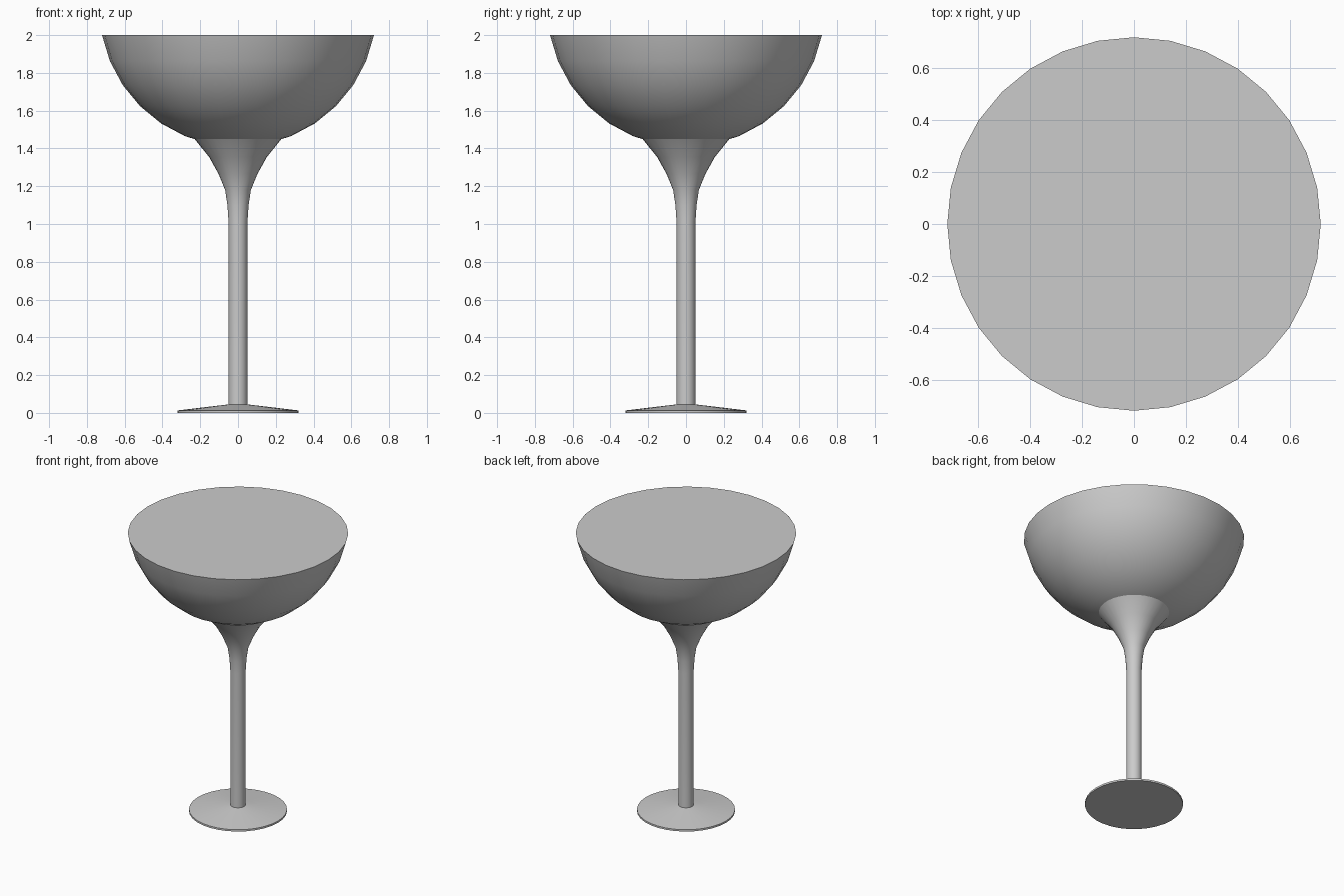
import bpy, bmesh
from math import sin, cos, pi, radians

if "Cube" in bpy.data.objects:
    bpy.data.objects.remove(bpy.data.objects["Cube"])

SIDES = 32


def lathe(name, profile):
    """Revolve (radius, z) points listed bottom to top; radius 0 makes a pole."""
    bm = bmesh.new()
    rings = []
    for r, z in profile:
        if r == 0:
            rings.append([bm.verts.new((0, 0, z))] * SIDES)
        else:
            rings.append([bm.verts.new((r * cos(2 * pi * i / SIDES),
                                        r * sin(2 * pi * i / SIDES), z))
                          for i in range(SIDES)])
    for low, high in zip(rings, rings[1:]):
        for i in range(SIDES):
            j = (i + 1) % SIDES
            loop = list(dict.fromkeys((low[i], low[j], high[j], high[i])))
            bm.faces.new(loop)
    # flat cap on an open top
    if profile[-1][0] > 0:
        bm.faces.new(rings[-1])
    bmesh.ops.recalc_face_normals(bm, faces=bm.faces)
    mesh = bpy.data.meshes.new(name)
    bm.to_mesh(mesh)
    bm.free()
    obj = bpy.data.objects.new(name, mesh)
    bpy.context.collection.objects.link(obj)
    bpy.ops.object.select_all(action='DESELECT')
    obj.select_set(True)
    bpy.context.view_layer.objects.active = obj
    bpy.ops.object.shade_smooth_by_angle(angle=radians(30))
    return obj


# Filled bowl: lower part of a sphere, cut flat at the rim
R = 0.734
centre = 2.0 + R * sin(pi / 16)
bowl = [(0 if k == 8 else R * cos(k * pi / 16), centre - R * sin(k * pi / 16))
        for k in range(8, 0, -1)]
lathe("bowl", bowl)

# Foot and flared stem in one turned piece
lathe("stem_and_foot", [
    (0, 0.0), (0.32, 0.0), (0.32, 0.013), (0.05, 0.045),
    (0.05, 1.01), (0.056, 1.10), (0.068, 1.18), (0.103, 1.265),
    (0.153, 1.355), (0.23, 1.45),
])
